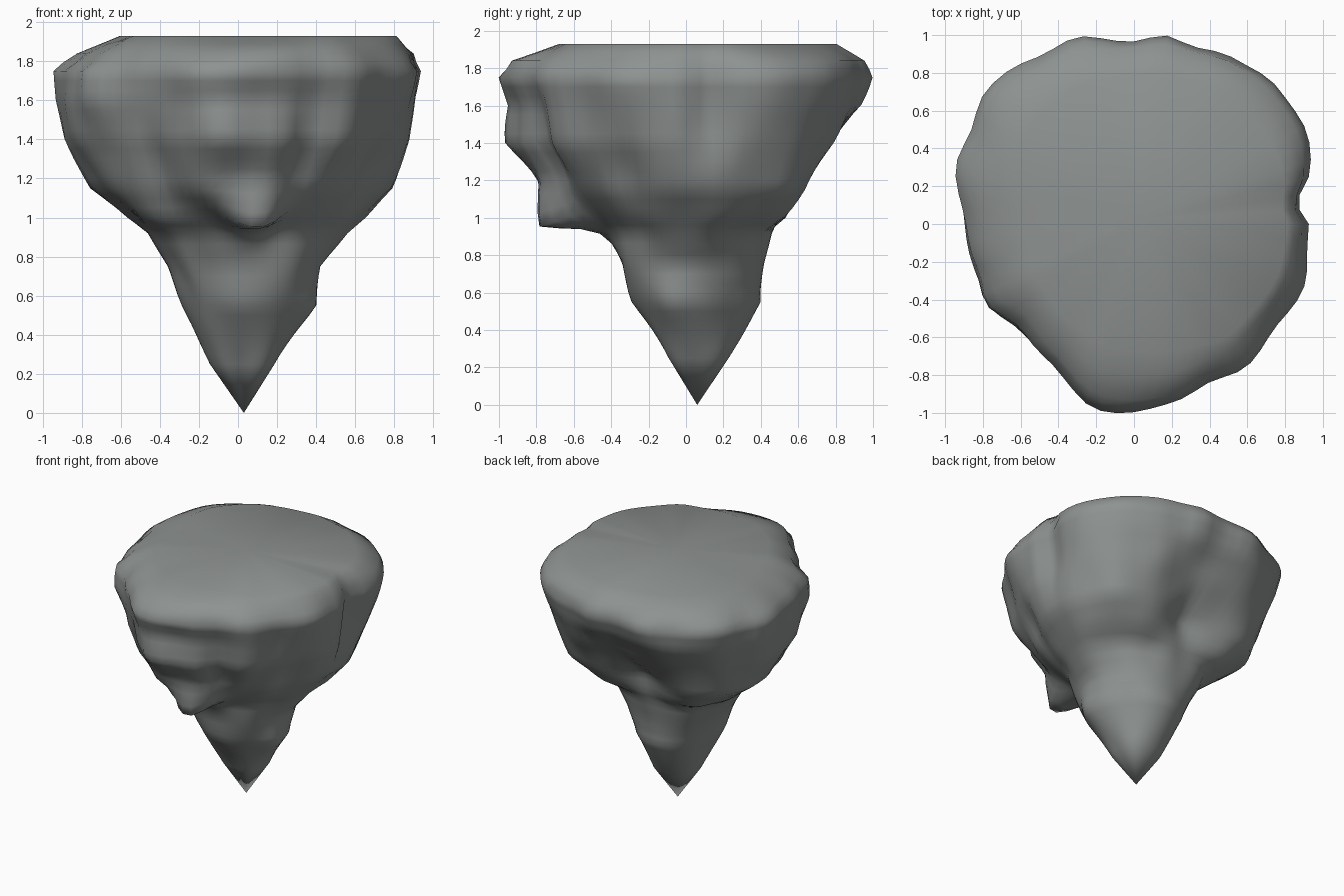
import bpy, bmesh, math
from mathutils import Vector, noise

cube = bpy.data.objects.get("Cube")
if cube:
    bpy.data.objects.remove(cube)

HEIGHT = 1.93
SEGMENTS = 72

# Height, then radius in eight directions, counter-clockwise from +x
SECTIONS = [
    (0.25, .17, .20, .19, .18, .16, .14, .11, .17),
    (0.55, .39, .36, .40, .34, .29, .27, .29, .33),
    (0.75, .43, .42, .42, .42, .36, .36, .33, .40),
    (0.92, .57, .51, .45, .49, .46, .46, .42, .46),
    (1.00, .65, .65, .49, .66, .54, .58, .52, .55),
    (1.15, .77, .82, .53, .82, .73, .68, .77, .70),
    (1.40, .87, .92, .77, .92, .87, .79, .92, .84),
    (1.60, .91, .99, .93, 1.0, .91, .83, .92, .88),
    (1.75, .94, 1.03, .97, 1.04, .91, .83, .99, .92),
    (1.84, .90, 1.0, .93, .97, .79, .76, .93, .88),
    (HEIGHT, .82, .84, .79, .75, .57, .60, .67, .77),
]

# Bulges and clefts: angle, height, angular width, vertical width, amount
LUMPS = [
    (277, 1.04, 13, .09, .20), (262, 1.42, 12, .2, .05),
    (256, 1.72, 10, .2, .04), (236, 1.3, 8, .25, -.07),
    (295, 1.4, 7, .3, -.07), (308, 1.6, 7, .3, .03),
    (7, 1.6, 5, .4, -.08), (25, 1.6, 9, .25, .04),
    (12, 1.25, 8, .15, .04), (335, 1.25, 8, .25, -.05),
    (340, 1.7, 9, .2, .03), (60, 1.7, 8, .2, .03),
    (80, 1.7, 6, .2, .04), (88, 1.35, 8, .2, -.03),
    (112, 1.7, 8, .2, .03), (185, 1.2, 8, .2, -.03),
    (207, 1.65, 8, .25, .05), (225, .75, 12, .12, .03),
    (345, .55, 14, .12, .03),
]


def cubic(a, b, c, d, t):
    return b + .5 * t * (c - a + t * (2*a - 5*b + 4*c - d + t * (3*(b - c) + d - a)))


def section_radius(row, angle):
    """Smooth radius around one section."""
    k = angle / 45
    i = math.floor(k)
    return cubic(*(row[1 + (i + j) % 8] for j in (-1, 0, 1, 2)), k - i)


def falloff(angle, z, centre, height, wide, tall):
    turn = (angle - centre + 180) % 360 - 180
    return math.exp(-(turn / wide)**2 - ((z - height) / tall)**2)


def rock_point(low, high, t, angle):
    z = low[0] + (high[0] - low[0]) * t
    r = section_radius(low, angle)
    r += (section_radius(high, angle) - r) * t
    for *place, amount in LUMPS:
        r += amount * falloff(angle, z, *place)
    lean = max(0, 1 - z / .6)
    rad = math.radians(angle)
    p = Vector((r * math.cos(rad) + .03 * lean, r * math.sin(rad) + .06 * lean, z))
    # Craggy surface, calmer towards the flat top
    rough = .04 * min(1, z) * (1 if z < 1.8 else .3)
    grain = noise.noise(Vector((p.x * 4, p.y * 4, z * 2))) * rough
    p += Vector((math.cos(rad), math.sin(rad), 0)) * grain
    # Drooping underside of the front overhang
    p.z -= .1 * falloff(angle, z, 277, 1.06, 14, .08)
    return p


# Rock body lofted from tip to rim
bm = bmesh.new()
rings = []
for low, high in zip(SECTIONS, SECTIONS[1:]):
    steps = max(2, round((high[0] - low[0]) / .05))
    last = high is SECTIONS[-1]
    for s in range(steps + last):
        rings.append([bm.verts.new(rock_point(low, high, s / steps, 360 * n / SEGMENTS))
                      for n in range(SEGMENTS)])

tip = bm.verts.new((.03, .06, 0))
crown = bm.verts.new((.05, .03, HEIGHT))
for n in range(SEGMENTS):
    m = (n + 1) % SEGMENTS
    bm.faces.new((tip, rings[0][m], rings[0][n]))
    bm.faces.new((crown, rings[-1][n], rings[-1][m]))
    for a, b in zip(rings, rings[1:]):
        bm.faces.new((a[n], a[m], b[m], b[n]))
for face in bm.faces:
    face.smooth = True

mesh = bpy.data.meshes.new("floating_rock")
bm.to_mesh(mesh)
bm.free()
rock = bpy.data.objects.new("floating_rock", mesh)
bpy.context.collection.objects.link(rock)

# Stone colour
stone = bpy.data.materials.new("grey_stone")
stone.use_nodes = True
colour = (.27, .29, .28, 1)
stone.diffuse_color = colour
stone.node_tree.nodes["Principled BSDF"].inputs["Base Color"].default_value = colour
mesh.materials.append(stone)
